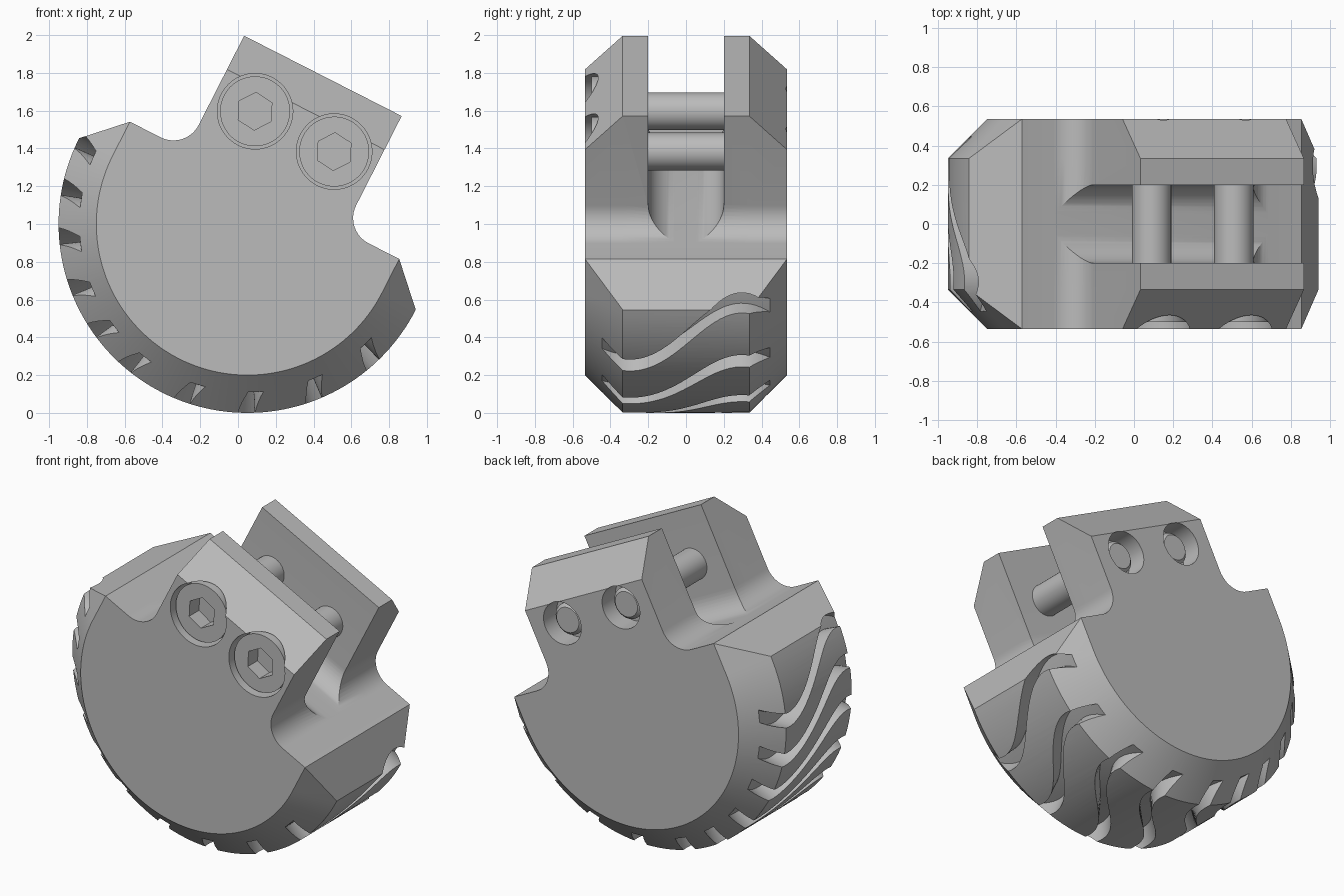
import bpy, bmesh, math
from mathutils import Matrix

if "Cube" in bpy.data.objects:
    bpy.data.objects.remove(bpy.data.objects["Cube"])

# Everything is modelled upright (u, y, v), then tilted 27 degrees about y
TILT = Matrix.Translation((0.05, 0, 1)) @ Matrix.Rotation(math.radians(27), 4, 'Y')
grey = bpy.data.materials.new("steel_grey")
grey.diffuse_color = (0.5, 0.5, 0.5, 1)
grey.use_nodes = True
grey.node_tree.nodes["Principled BSDF"].inputs["Base Color"].default_value = grey.diffuse_color


def add_object(name, bm):
    bmesh.ops.remove_doubles(bm, verts=bm.verts, dist=1e-5)
    bmesh.ops.dissolve_degenerate(bm, edges=bm.edges, dist=1e-6)
    bmesh.ops.recalc_face_normals(bm, faces=bm.faces)
    me = bpy.data.meshes.new(name)
    bm.to_mesh(me)
    bm.free()
    me.materials.append(grey)
    ob = bpy.data.objects.new(name, me)
    ob.matrix_world = TILT
    bpy.context.collection.objects.link(ob)
    return ob


def loft(bm, rings):
    """Skin equal-length rings of points and cap both ends."""
    vs = [[bm.verts.new(p) for p in ring] for ring in rings]
    n = len(vs[0])
    for a, b in zip(vs, vs[1:]):
        for i in range(n):
            j = (i + 1) % n
            bm.faces.new((a[i], a[j], b[j], b[i]))
    bm.faces.new(vs[0])
    bm.faces.new(vs[-1])


def lathe(bm, profile, u, v, n=64, turn=0.0):
    """Turned part along y; profile holds (radius, y) pairs."""
    angles = [math.tau * i / n + turn for i in range(n)]
    loft(bm, [[(u + r * math.cos(a), y, v + r * math.sin(a)) for a in angles]
              for r, y in profile])


def cut(target, cutter):
    mod = target.modifiers.new("cut", 'BOOLEAN')
    mod.operation, mod.solver, mod.object = 'DIFFERENCE', 'EXACT', cutter
    bpy.context.view_layer.objects.active = target
    bpy.ops.object.modifier_apply(modifier=mod.name)
    bpy.data.objects.remove(cutter)


def smooth(ob):
    bpy.ops.object.select_all(action='DESELECT')
    ob.select_set(True)
    bpy.context.view_layer.objects.active = ob
    bpy.ops.object.shade_smooth_by_angle(angle=math.radians(25))


# Body: half-round wheel with a filleted neck, chamfered front and back
NECK, SHELF, FIL = 0.468, 0.2, 0.15


def outline(y, radius, top):
    half = [(radius, 0), (radius, 1 - radius), (0.8, SHELF)]
    for i in range(13):
        a = math.radians(270 - 90 * i / 12)
        half.append((NECK + FIL + FIL * math.cos(a), SHELF + FIL + FIL * math.sin(a)))
    half.append((NECK, top))
    arc = [(radius * math.cos(a), radius * math.sin(a))
           for a in (math.pi + math.pi * i / 90 for i in range(1, 90))]
    pts = half + [(-u, v) for u, v in reversed(half)] + arc
    return [(u, y, v) for u, v in pts]


bm = bmesh.new()
loft(bm, [outline(-0.535, 0.8, 0.68), outline(-0.335, 1, 0.88),
          outline(0.335, 1, 0.88), outline(0.535, 0.8, 0.68)])
body = add_object("clamp_body", bm)

# Slot between the two jaws, with a rounded floor
right = [(0.2, 1.2)]
for i in range(13):
    a = math.radians(-90 * i / 12)
    right.append((0.05 + 0.15 * math.cos(a), 0.3505 + 0.15 * math.sin(a)))
slot = right + [(-y, v) for y, v in reversed(right)]
bm = bmesh.new()
loft(bm, [[(u, y, v) for y, v in slot] for u in (-0.7, 0.7)])
cut(body, add_object("slot_cutter", bm))

# Screw head bores in front, smaller bores behind
SCREWS = [(-0.235, 0.55), (0.235, 0.55)]
bm = bmesh.new()
for u, v in SCREWS:
    lathe(bm, [(0.2, -0.7), (0.2, -0.3)], u, v)
    lathe(bm, [(0.135, 0.4), (0.135, 0.7)], u, v)
cut(body, add_object("bore_cutter", bm))

# Wavy grip grooves around the rim
bm = bmesh.new()
STEPS, HALF = 40, 2.6
for start in (183, 198, 213, 229, 243.7, 258.7, 279, 299, 320, 341):
    rings = []
    for i in range(STEPS + 1):
        y = -0.52 + 1.04 * i / STEPS
        mid = start + 9 + 11.5 * math.sin(5.3 * y)
        rings.append([(r * math.cos(math.radians(mid + d)), y, r * math.sin(math.radians(mid + d)))
                      for r, d in ((0.89, -HALF), (0.89, 0), (0.89, HALF),
                                   (1.06, HALF), (1.06, 0), (1.06, -HALF))])
    loft(bm, rings)
cut(body, add_object("groove_cutter", bm))
smooth(body)

# Cap screws with hexagonal sockets
for k, (u, v) in enumerate(SCREWS):
    bm = bmesh.new()
    lathe(bm, [(0.185, -0.5), (0.185, -0.3), (0.1, -0.3), (0.1, 0.46), (0.08, 0.48)], u, v)
    screw = add_object("cap_screw_%d" % (k + 1), bm)
    bm = bmesh.new()
    lathe(bm, [(0.1, -0.6), (0.1, -0.4)], u, v, 6, math.radians(54))
    cut(screw, add_object("socket_cutter", bm))
    smooth(screw)
